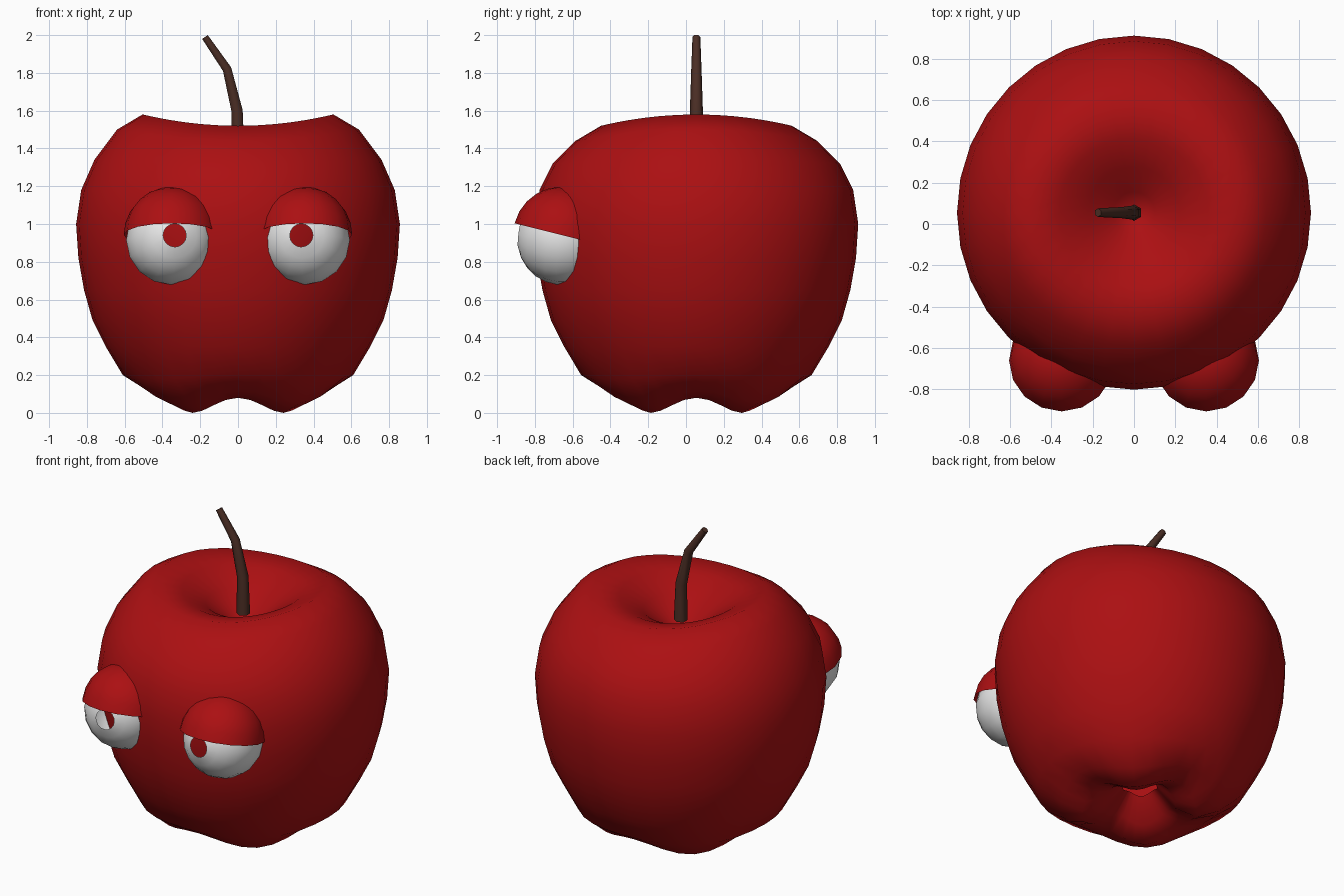
import bpy, bmesh, math
from mathutils import Vector, Matrix

cube = bpy.data.objects.get("Cube")
if cube:
    bpy.data.objects.remove(cube, do_unlink=True)


def material(name, rgb):
    mat = bpy.data.materials.new(name)
    mat.use_nodes = True
    mat.diffuse_color = (*rgb, 1)
    bsdf = mat.node_tree.nodes["Principled BSDF"]
    bsdf.inputs["Base Color"].default_value = (*rgb, 1)
    bsdf.inputs["Roughness"].default_value = 0.6
    return mat


RED = material("apple red", (0.41, 0.005, 0.006))
WHITE = material("eye white", (0.8, 0.8, 0.8))
BROWN = material("stem brown", (0.07, 0.027, 0.018))


def mesh_object(name, bm, mat):
    bmesh.ops.recalc_face_normals(bm, faces=bm.faces[:])
    for face in bm.faces:
        face.smooth = True
    mesh = bpy.data.meshes.new(name)
    bm.to_mesh(mesh)
    bm.free()
    mesh.materials.append(mat)
    obj = bpy.data.objects.new(name, mesh)
    bpy.context.collection.objects.link(obj)
    return obj


# Apple body: a lathe with a saddle-shaped rim and four lobes underneath.
# Each ring is radius, height, saddle amount, lobe amount.
CENTRE_Y = 0.055
SEGMENTS = 32
RINGS = [
    (0.03, 1.29, 0, 0), (0.10, 1.33, 0, 0), (0.22, 1.43, 0, 0),
    (0.36, 1.51, 0.015, 0), (0.505, 1.55, 0.03, 0), (0.64, 1.47, 0.03, 0),
    (0.76, 1.33, 0.01, 0), (0.83, 1.18, 0, 0), (0.857, 1.0, 0, 0),
    (0.845, 0.82, 0, 0), (0.815, 0.65, 0, 0), (0.77, 0.49, 0, 0),
    (0.70, 0.35, 0, 0), (0.61, 0.19, 0, 0.01), (0.47, 0.085, 0, 0.03),
    (0.34, 0.04, 0, 0.04), (0.21, 0.085, 0, 0.03), (0.10, 0.20, 0, 0.01),
]
bm = bmesh.new()
loops = []
for radius, height, saddle, lobe in RINGS:
    loop = []
    for i in range(SEGMENTS):
        a = math.tau * i / SEGMENTS
        z = height + saddle * math.cos(2 * a) + lobe * math.cos(4 * a)
        loop.append(bm.verts.new((radius * math.cos(a), radius * math.sin(a) + CENTRE_Y, z)))
    loops.append(loop)
for upper, lower in zip(loops, loops[1:]):
    for i in range(SEGMENTS):
        j = (i + 1) % SEGMENTS
        bm.faces.new((upper[i], lower[i], lower[j], upper[j]))
bm.faces.new(loops[0])
mesh_object("apple_body", bm, RED)


# Eyes: a ball with an open pupil that shows the red behind, and a half-shell lid
def sphere_part(name, radius, keep, mat):
    bm = bmesh.new()
    bmesh.ops.create_uvsphere(bm, u_segments=16, v_segments=12, radius=radius)
    drop = [v for v in bm.verts if not keep(v.co.z / radius)]
    bmesh.ops.delete(bm, geom=drop, context="VERTS")
    return mesh_object(name, bm, mat)


for side, name in ((1, "left"), (-1, "right")):
    ball = sphere_part(name + "_eyeball", 0.238, lambda h: h < 0.99, WHITE)
    gaze = Vector((-0.02 * side, -0.23, 0.025))
    ball.matrix_world = (Matrix.Translation((0.355 * side, -0.655, 0.915))
                         @ gaze.to_track_quat("Z", "Y").to_matrix().to_4x4())
    lid = sphere_part(name + "_eyelid", 0.255, lambda h: h > -0.01, RED)
    lid.matrix_world = (Matrix.Translation((0.35 * side, -0.66, 0.942))
                        @ Matrix.Rotation(math.radians(-14), 4, "X"))

# Bent, tapering stem
curve = bpy.data.curves.new("stem", "CURVE")
curve.dimensions = "3D"
curve.bevel_depth = 0.04
curve.bevel_resolution = 1
curve.use_fill_caps = True
spline = curve.splines.new("POLY")
path = [(0, 1.36, 1), (-0.005, 1.6, 0.86), (-0.058, 1.82, 0.68), (-0.175, 1.99, 0.52)]
spline.points.add(len(path) - 1)
for point, (x, z, taper) in zip(spline.points, path):
    point.co = (x, CENTRE_Y, z, 1)
    point.radius = taper
spline.use_smooth = True
curve.materials.append(BROWN)
stem = bpy.data.objects.new("stem", curve)
bpy.context.collection.objects.link(stem)
